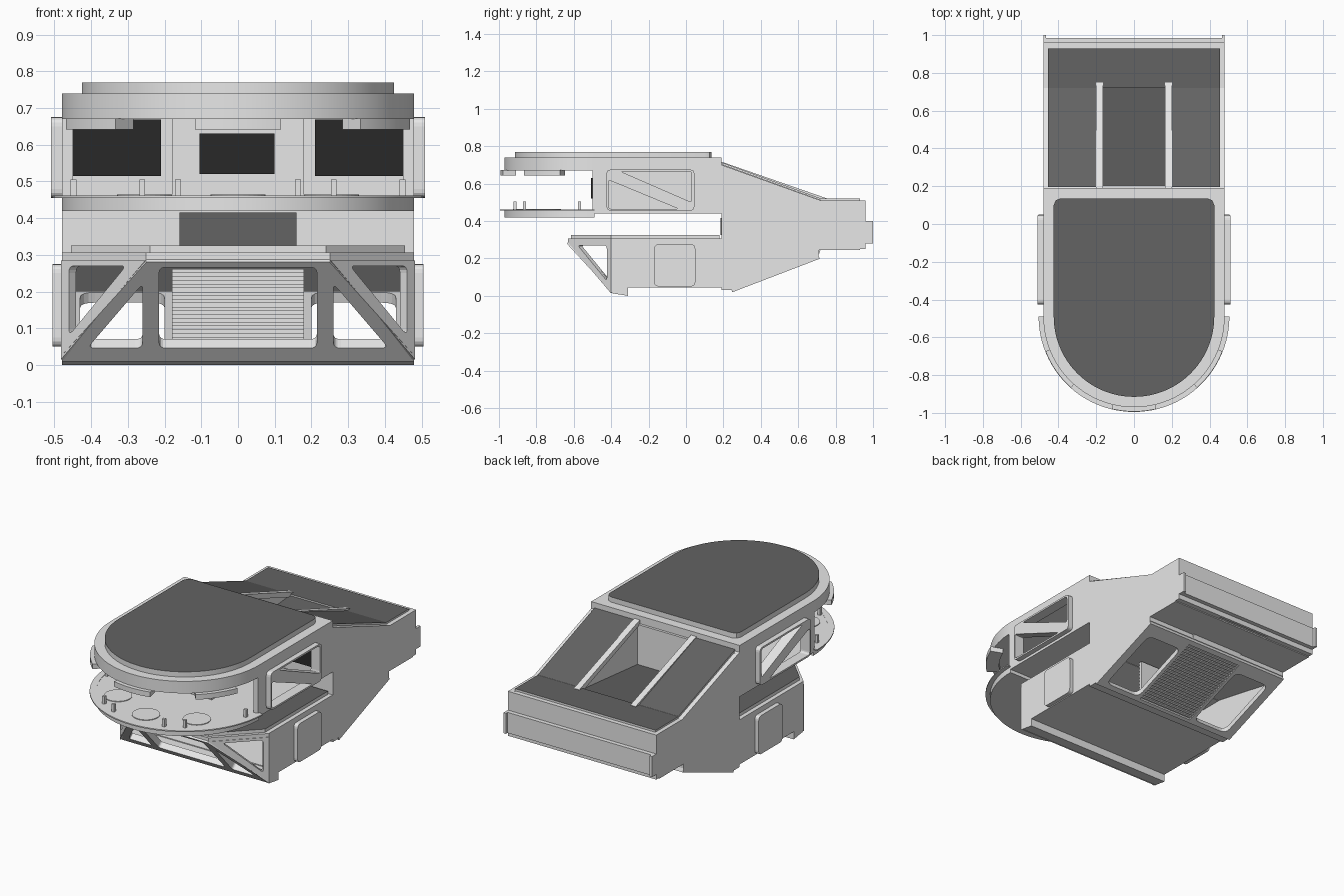
import bpy, bmesh, math
from mathutils import Matrix, Vector

if "Cube" in bpy.data.objects:
    bpy.data.objects.remove(bpy.data.objects["Cube"])

def material(name, v):
    m = bpy.data.materials.new(name)
    m.diffuse_color = (v, v, v, 1)
    m.use_nodes = True
    m.node_tree.nodes["Principled BSDF"].inputs["Base Color"].default_value = m.diffuse_color
    return m

LIGHT = material("light grey wall", 0.8)
DARK = material("dark grey panel", 0.125)
GLASS = material("black glass", 0.022)

# Working planes: columns are local u, v and the thickness direction
def plane(u, v, origin=(0, 0, 0)):
    u, v = Vector(u).normalized(), Vector(v).normalized()
    return Matrix((u, v, u.cross(v))).transposed().to_4x4(), Vector(origin)

TOP = plane((1, 0, 0), (0, 1, 0))
SIDE = plane((0, 1, 0), (0, 0, 1))
SLOPE = plane((1, 0, 0), (0, 0.47, 0.18), (0, 0.24, 0.04))
NOSE = plane((1, 0, 0), (0, -0.23, 0.25), (0, -0.40, 0.03))

def plate(name, loops, pl, lo, hi, mat, top=None, smooth=False):
    """Outline with holes, extruded from lo to hi along the plane's normal."""
    cu = bpy.data.curves.new(name, 'CURVE')
    cu.dimensions, cu.fill_mode, cu.extrude = '2D', 'BOTH', (hi - lo) / 2
    for pts in loops:
        s = cu.splines.new('POLY')
        s.points.add(len(pts) - 1)
        for p, (a, b) in zip(s.points, pts):
            p.co = (a, b, 0, 1)
        s.use_cyclic_u = True
    tmp = bpy.data.objects.new(name + "_outline", cu)
    bpy.context.collection.objects.link(tmp)
    dg = bpy.context.evaluated_depsgraph_get()
    me = bpy.data.meshes.new_from_object(tmp.evaluated_get(dg))
    bpy.data.objects.remove(tmp)
    me.materials.clear()
    me.materials.append(mat)
    if top:
        me.materials.append(top)
    rot, org = pl
    normal = rot.to_3x3().col[2]
    me.transform(Matrix.Translation(org + normal * (lo + hi) / 2) @ rot)
    bm = bmesh.new()
    bm.from_mesh(me)
    bmesh.ops.remove_doubles(bm, verts=bm.verts, dist=1e-5)
    bmesh.ops.recalc_face_normals(bm, faces=bm.faces)
    for f in bm.faces:
        f.smooth = False
        f.material_index = 1 if top and f.normal.z > 0.8 else 0
    bm.to_mesh(me)
    bm.free()
    ob = bpy.data.objects.new(name, me)
    bpy.context.collection.objects.link(ob)
    if smooth:
        bpy.ops.object.select_all(action='DESELECT')
        ob.select_set(True)
        bpy.context.view_layer.objects.active = ob
        bpy.ops.object.shade_smooth_by_angle(angle=math.radians(30))
    return ob

def rect(a0, a1, b0, b1):
    return [(a0, b0), (a1, b0), (a1, b1), (a0, b1)]

def box(name, x, y, z, mat, top=None):
    return plate(name, [rect(*x, *y)], TOP, z[0], z[1], mat, top)

def rounded(pts, r=0.025):
    out = []
    for i, p in enumerate(pts):
        p, a, b = Vector(p), Vector(pts[i - 1]), Vector(pts[(i + 1) % len(pts)])
        s, e = p + (a - p).normalized() * r, p + (b - p).normalized() * r
        for k in range(5):
            t = k / 4
            out.append(tuple(s * (1 - t) ** 2 + p * 2 * t * (1 - t) + e * t * t))
    return out

def arc(r, a0, a1, n=48):
    return [(r * math.cos(math.radians(a0 + (a1 - a0) * i / n)),
             -0.49 + r * math.sin(math.radians(a0 + (a1 - a0) * i / n))) for i in range(n + 1)]

def band(r0, r1, a0, a1, n=48):
    return arc(r1, a0, a1, n) + arc(r0, a1, a0, n)

def mirror(pts):
    return [(-a, b) for a, b in pts]

# Side walls with triangular windows
tri_up = rounded([(-0.35, 0.665), (0.03, 0.665), (0.03, 0.50)], 0.015)
tri_low = rounded([(-0.415, 0.62), (-0.415, 0.465), (-0.04, 0.465)], 0.015)
outline = [(-0.5, 0.44), (-0.5, 0.74), (0.19, 0.74), (0.19, 0.70), (0.72, 0.51), (0.95, 0.51),
           (0.95, 0.25), (0.71, 0.25), (0.71, 0.22), (0.24, 0.04), (0.19, 0.05), (-0.31, 0.05),
           (-0.31, 0), (-0.385, 0.012), (-0.40, 0.03), (-0.40, 0.305), (0.19, 0.305), (0.19, 0.44)]
facet = [(0, 0.015), (0, 0.285), (-0.325, 0.285)]
facet_hole = rounded([(-0.03, 0.08), (-0.03, 0.27), (-0.25, 0.27)], 0.02)
for s, side in ((1, "right"), (-1, "left")):
    def out(a, b):
        return sorted((s * a, s * b))
    plate("side_wall_" + side, [outline, tri_up, tri_low], SIDE, *out(0.45, 0.48), LIGHT)
    plate("window_frame_" + side, [rounded(rect(-0.425, 0.045, 0.455, 0.675)), tri_up, tri_low],
          SIDE, *out(0.48, 0.51), LIGHT)
    plate("side_panel_" + side, [rounded(rect(-0.17, 0.05, 0.05, 0.275))], SIDE, *out(0.48, 0.505), LIGHT)
    # Upright chamfered corner of the nose with its triangular opening
    corner = plane((1, s, 0), (0, 0, 1), (s * 0.48, -0.40, 0))
    plate("nose_corner_" + side, [p if s > 0 else mirror(p) for p in (facet, facet_hole)],
          corner, -0.025, 0.003, LIGHT)
    # Rear sloping shoulders and their dark panels
    plate("shoulder_" + side, [[(0.19, 0.70), (0.72, 0.505), (0.95, 0.505), (0.95, 0.25), (0.71, 0.25),
          (0.71, 0.22), (0.62, 0.20), (0.19, 0.285)]], SIDE, *out(0.17, 0.455), LIGHT)
    plate("slope_panel_" + side, [[(0.195, 0.70), (0.72, 0.511), (0.72, 0.521), (0.195, 0.712)]],
          SIDE, *out(0.20, 0.455), LIGHT, DARK)
    plate("recess_curb_" + side, [[(0.19, 0.69), (0.75, 0.49), (0.75, 0.522), (0.19, 0.717)]],
          SIDE, *out(0.165, 0.20), LIGHT)
    box("rear_corner_" + side, out(0.465, 0.48), (0.95, 1.0), (0.28, 0.40), LIGHT)

# Rear centre recess, flat top and tail block
plate("recess_floor", [[(0.19, 0.46), (0.72, 0.511), (0.72, 0.25), (0.71, 0.22), (0.62, 0.20), (0.19, 0.285)]],
      SIDE, -0.17, 0.17, LIGHT, DARK)
box("rear_core", (-0.455, 0.455), (0.72, 0.95), (0.255, 0.508), LIGHT)
box("rear_flat_panel", (-0.455, 0.455), (0.72, 0.93), (0.508, 0.52), LIGHT, DARK)
box("rear_underside", (-0.48, 0.48), (0.71, 0.93), (0.245, 0.252), LIGHT)
box("tail_block", (-0.475, 0.475), (0.95, 0.985), (0.28, 0.40), LIGHT)
box("tail_lip", (-0.48, 0.48), (0.945, 0.96), (0.25, 0.51), LIGHT)

# Roof with dark top
plate("roof_band", [arc(0.48, 180, 360) + [(0.48, 0.19), (-0.48, 0.19)]], TOP, 0.67, 0.74, LIGHT, smooth=True)
plate("roof_cap", [arc(0.425, 180, 360) + [(0.425, 0.10), (0.415, 0.125), (0.39, 0.135), (-0.39, 0.135),
      (-0.415, 0.125), (-0.425, 0.10)]], TOP, 0.74, 0.77, LIGHT, DARK, smooth=True)

# Front balcony: deck, rim, lintel brackets, discs and lamp posts
plate("balcony_deck", [arc(0.48, 180, 360)], TOP, 0.42, 0.46, LIGHT, smooth=True)
plate("balcony_rim", [band(0.47, 0.505, 180, 360)], TOP, 0.455, 0.462, LIGHT, smooth=True)
for i, (a, b) in enumerate(((201.5, 228.5), (256.5, 283.5), (311.5, 338.5))):
    plate(f"lintel_{i}", [band(0.43, 0.503, a, b, 12)], TOP, 0.642, 0.672, LIGHT, smooth=True)
for i, a in enumerate((225, 270, 315)):
    c = Vector((0.36 * math.cos(math.radians(a)), -0.49 + 0.36 * math.sin(math.radians(a))))
    plate(f"deck_disc_{i}", [[(c.x + 0.075 * math.cos(t * math.pi / 16), c.y + 0.075 * math.sin(t * math.pi / 16))
          for t in range(32)]], TOP, 0.458, 0.464, LIGHT)
for i, a in enumerate((190, 235, 249, 291, 305, 350)):
    x, y = 0.455 * math.cos(math.radians(a)), -0.49 + 0.455 * math.sin(math.radians(a))
    box(f"lamp_post_{i}", (x - 0.008, x + 0.008), (y - 0.008, y + 0.008), (0.46, 0.505), LIGHT)

# Upper level: floor, core with centre window, side porches ending in dark glass
box("upper_floor", (-0.455, 0.455), (-0.5, 0.19), (0.44, 0.46), LIGHT)
box("upper_core", (-0.18, 0.18), (-0.5, 0.19), (0.46, 0.67), LIGHT)
box("porch_back_wall", (-0.455, 0.455), (0.05, 0.08), (0.46, 0.67), LIGHT)
for x0, x1, y, z0, z1, n in ((-0.45, -0.21, 0.05, 0.515, 0.668, "left"), (-0.105, 0.1, -0.5, 0.52, 0.63, "centre"),
                             (0.21, 0.45, 0.05, 0.515, 0.668, "right")):
    box("glass_" + n, (x0, x1), (y - 0.007, y + 0.001), (z0, z1), GLASS)

# Wall between levels with dark centre panel
box("rear_room_wall", (-0.48, 0.48), (0.19, 0.205), (0.285, 0.695), LIGHT)
box("gap_panel", (-0.16, 0.16), (0.184, 0.191), (0.325, 0.415), DARK)

# Lower level: chamfered roof and terrace, floor and sill
def chamfered(w, back, tip):
    return [(w, back), (w, -0.40), (tip, -0.40 - (w - tip)), (-tip, -0.40 - (w - tip)), (-w, -0.40), (-w, back)]
plate("lower_roof", [chamfered(0.48, 0.19, 0.25)], TOP, 0.283, 0.306, LIGHT)
plate("terrace", [chamfered(0.455, 0.18, 0.24)], TOP, 0.306, 0.325, LIGHT, DARK)
box("lower_floor", (-0.48, 0.48), (-0.31, 0.22), (0.045, 0.055), LIGHT)
plate("front_sill", [[(-0.40, 0.03), (-0.385, 0.012), (-0.31, 0), (-0.31, 0.05), (-0.39, 0.05)]],
      SIDE, -0.48, 0.48, LIGHT)
box("bottom_step", (-0.48, 0.48), (0.19, 0.24), (0.03, 0.055), LIGHT)

# Slanted front truss
def nose(pts):
    return rounded([(x, (z - 0.03) / 0.25 * 0.34) for x, z in pts], 0.02)
tri_b = [(-0.41, 0.05), (-0.26, 0.05), (-0.26, 0.225)]
holes = [nose(t) for t in (tri_b, mirror(tri_b), rect(-0.215, 0.215, 0.05, 0.27))]
plate("front_truss", [[(-0.48, -0.022), (0.48, -0.022), (0.48, 0), (0.25, 0.345), (-0.25, 0.345), (-0.48, 0)]]
      + holes, NOSE, -0.03, 0.006, LIGHT)

# Rear lower slope: frame with two openings and a slatted shutter
win = rounded(rect(0.20, 0.43, 0.03, 0.42), 0.04)
plate("slope_frame", [rect(-0.48, 0.48, 0, 0.5), win, mirror(win), rect(-0.18, 0.18, 0.02, 0.47)],
      SLOPE, -0.022, 0.008, LIGHT)
plate("shutter_backing", [rect(-0.18, 0.18, 0.02, 0.47)], SLOPE, -0.008, 0.004, LIGHT)
for i in range(22):
    v = 0.03 + i * 0.02
    plate(f"shutter_slat_{i}", [rect(-0.18, 0.18, v, v + 0.012)], SLOPE, -0.018, 0.0, LIGHT)
# Inside face of the shutter, seen through the front truss
for i in range(20):
    z = 0.055 + i * 0.0103
    box(f"inner_slat_{i}", (-0.18, 0.18), (0.262 - 0.006 * (i % 2), 0.28), (z, z + 0.0103), LIGHT)
